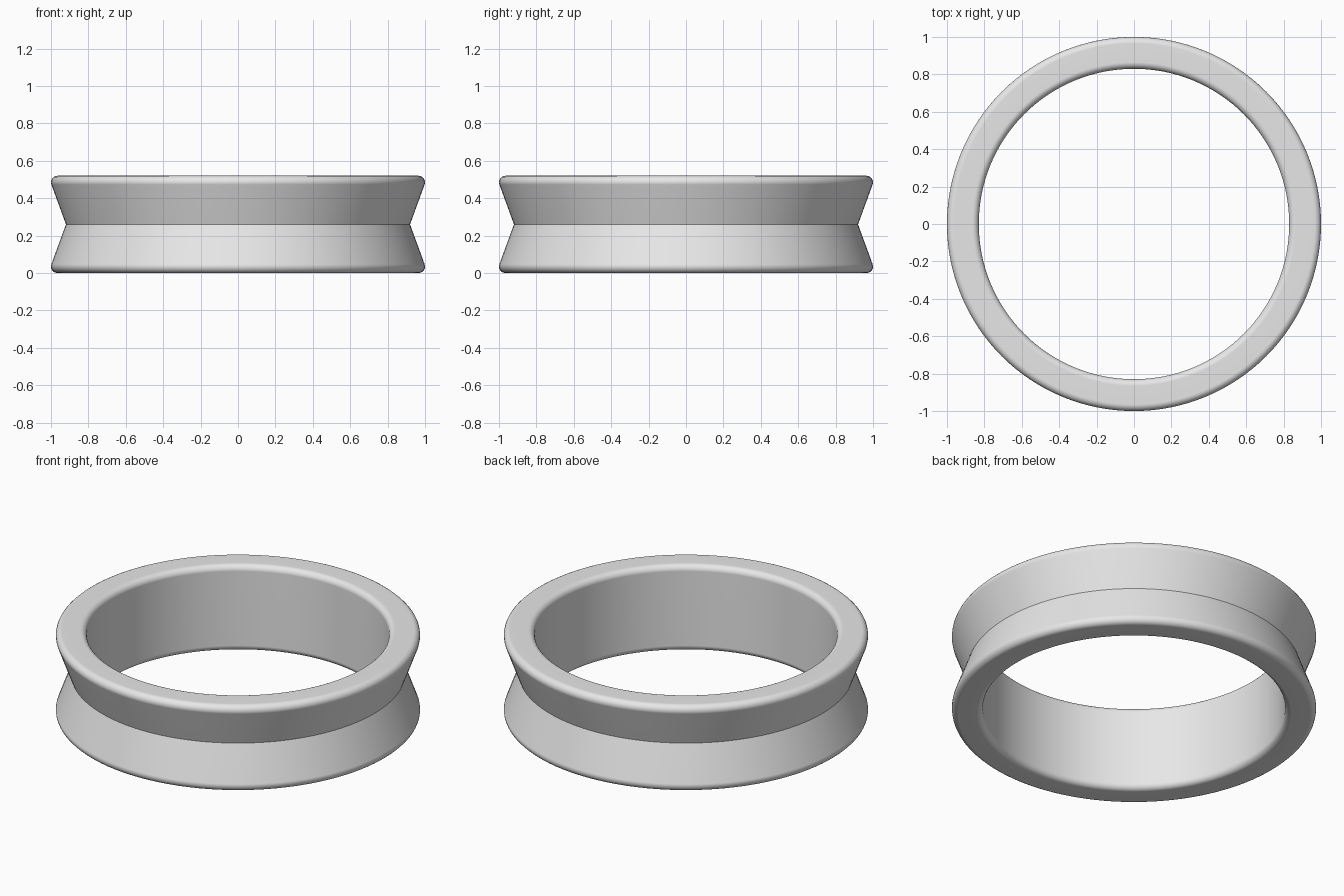
import bpy, bmesh
from math import cos, sin, pi, radians
from mathutils import Vector

cube = bpy.data.objects.get("Cube")
if cube:
    bpy.data.objects.remove(cube, do_unlink=True)

HEIGHT = 0.52
OUTER, INNER, GROOVE = 1.0, 0.83, 0.92
ROUND = 0.035
ARC_STEPS = 6
SEGMENTS = 128


def arc(cx, cz, start, end):
    """Points of a rounded corner in the radius/height plane."""
    angles = [radians(start + (end - start) * i / ARC_STEPS) for i in range(ARC_STEPS + 1)]
    return [(cx + ROUND * cos(a), cz + ROUND * sin(a)) for a in angles]


# Upper half of the cross-section: groove wall, outer lip, flat rim, inner lip
mid = HEIGHT / 2
lip_z = HEIGHT - ROUND
upper = arc(OUTER - ROUND, lip_z, -20, 90) + arc(INNER + ROUND, lip_z, 90, 180)
lower = [(r, HEIGHT - z) for r, z in reversed(upper)]
section = [(GROOVE, mid)] + upper + lower

# Revolve the closed section around the vertical axis
bm = bmesh.new()
rings = []
for s in range(SEGMENTS):
    a = 2 * pi * s / SEGMENTS
    rings.append([bm.verts.new(Vector((r * cos(a), r * sin(a), z))) for r, z in section])
count = len(section)
for s, ring in enumerate(rings):
    after = rings[(s + 1) % SEGMENTS]
    for i in range(count):
        j = (i + 1) % count
        bm.faces.new((ring[i], after[i], after[j], ring[j]))
bmesh.ops.recalc_face_normals(bm, faces=bm.faces)

mesh = bpy.data.meshes.new("grooved_ring")
bm.to_mesh(mesh)
bm.free()
ring_obj = bpy.data.objects.new("grooved_ring", mesh)
bpy.context.collection.objects.link(ring_obj)

# Plain grey finish
grey = bpy.data.materials.new("plain_grey")
grey.use_nodes = True
colour = (0.8, 0.8, 0.8, 1.0)
grey.diffuse_color = colour
grey.node_tree.nodes["Principled BSDF"].inputs["Base Color"].default_value = colour
mesh.materials.append(grey)

# Smooth surfaces with a crisp groove line and flat rims
bpy.ops.object.select_all(action="DESELECT")
ring_obj.select_set(True)
bpy.context.view_layer.objects.active = ring_obj
bpy.ops.object.shade_smooth_by_angle(angle=radians(30))
weighted = ring_obj.modifiers.new("flat_rims", "WEIGHTED_NORMAL")
weighted.keep_sharp = True
